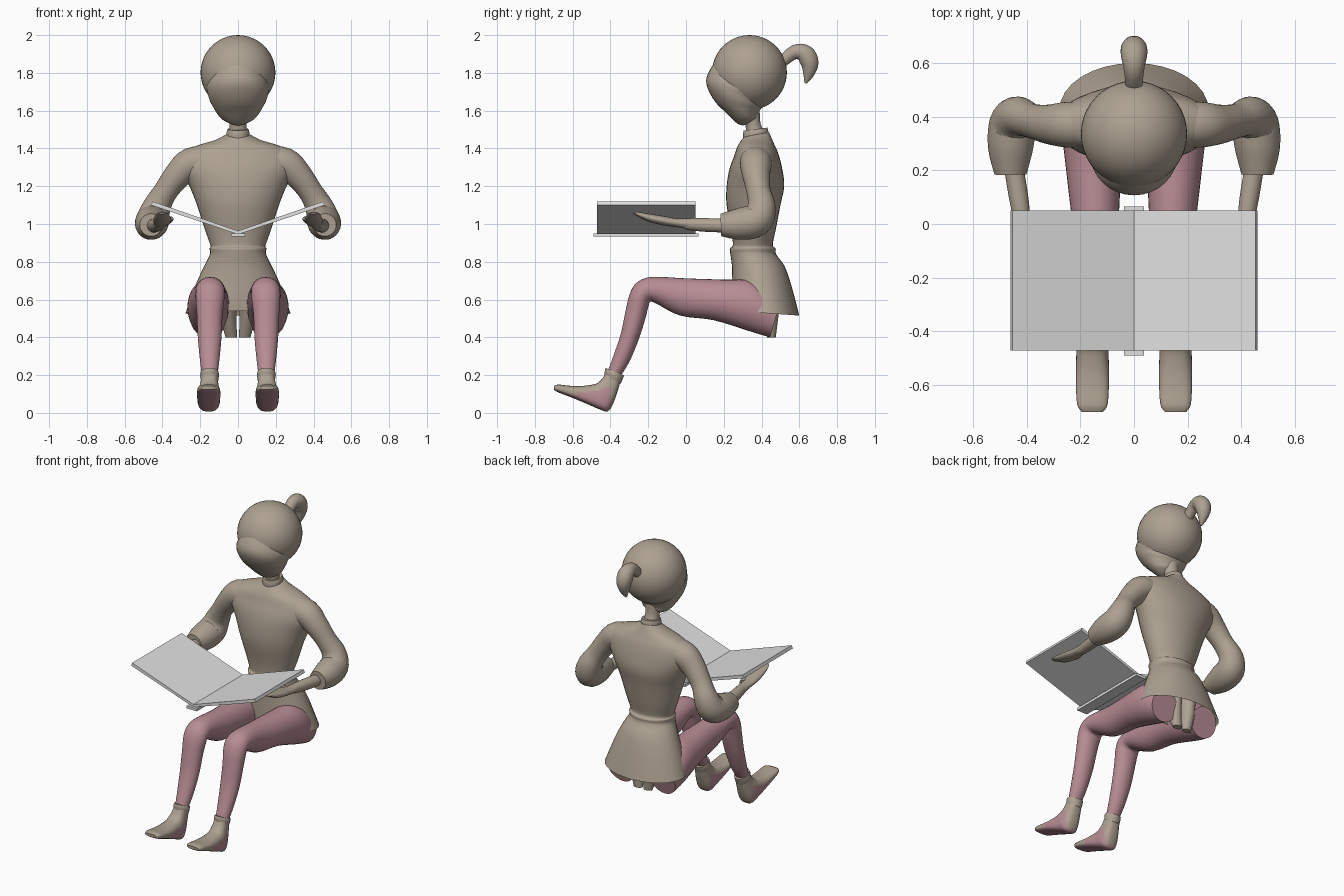
import bpy, bmesh, math
from mathutils import Vector


def material(name, rgb):
    m = bpy.data.materials.new(name)
    m.diffuse_color = (*rgb, 1)
    return m


TAN = material("warm taupe", (0.42, 0.357, 0.283))
PINK = material("dusty pink", (0.48, 0.265, 0.30))
PAGE = material("light grey", (0.75, 0.75, 0.75))
SIDES = 32


def finish(name, bm, mats, mirror=False, rule=None, smooth=True):
    bmesh.ops.recalc_face_normals(bm, faces=bm.faces)
    bm.normal_update()
    if rule:
        for f in bm.faces:
            f.material_index = rule(f)
    me = bpy.data.meshes.new(name)
    bm.to_mesh(me)
    bm.free()
    for m in mats:
        me.materials.append(m)
    ob = bpy.data.objects.new(name, me)
    bpy.context.collection.objects.link(ob)
    if smooth:
        me.shade_smooth()
        me.set_sharp_from_angle(angle=math.radians(50))
    if mirror:
        ob.modifiers.new("mirror", 'MIRROR').use_mirror_merge = False
    return ob


def spline(rows, steps=4):
    """Catmull-Rom interpolation of equally long number rows."""
    rows = [Vector(r) for r in rows]
    out = []
    for i in range(len(rows) - 1):
        a, b, c, d = (rows[max(0, min(len(rows) - 1, i + k))] for k in (-1, 0, 1, 2))
        for s in range(steps):
            t = s / steps
            out.append(0.5 * (2 * b + (c - a) * t + (2 * a - 5 * b + 4 * c - d) * t * t
                              + (3 * b - a - 3 * c + d) * t ** 3))
    return out + [rows[-1]]


def skin(name, rings, mats, power=1.0, open_end=False, **kw):
    """Skin elliptical rings given as centre and two half axes."""
    bm = bmesh.new()
    loops = []
    for c, u, v in rings:
        loop = []
        for k in range(SIDES):
            a = 2 * math.pi * k / SIDES
            p, q = (math.copysign(abs(w) ** power, w) for w in (math.cos(a), math.sin(a)))
            loop.append(bm.verts.new(c + u * p + v * q))
        loops.append(loop)
    for l0, l1 in zip(loops, loops[1:]):
        for k in range(SIDES):
            j = (k + 1) % SIDES
            bm.faces.new((l0[k], l0[j], l1[j], l1[k]))
    bm.faces.new(loops[0])
    if not open_end:
        bm.faces.new(loops[-1])
    return finish(name, bm, mats, **kw)


def loft(name, rows, mats, **kw):
    """Rows: front y, z, back y, z, half width, centre x."""
    rings = []
    for ya, za, yb, zb, hw, x in spline([tuple(r) + (0,) * (6 - len(r)) for r in rows]):
        a, b = Vector((x, ya, za)), Vector((x, yb, zb))
        rings.append(((a + b) / 2, (a - b) / 2, Vector((hw, 0, 0))))
    return skin(name, rings, mats, **kw)


def tube(name, rows, mats, **kw):
    """Round tube through x, y, z, radius."""
    pts = spline(rows)
    cs = [Vector(p[:3]) for p in pts]
    rings, u, old = [], None, None
    for i, c in enumerate(cs):
        t = (cs[min(i + 1, len(cs) - 1)] - cs[max(i - 1, 0)]).normalized()
        u = t.orthogonal().normalized() if u is None else old.rotation_difference(t) @ u
        old = t
        rings.append((c, u * pts[i][3], t.cross(u) * pts[i][3]))
    return skin(name, rings, mats, **kw)


# Head: round hair cap, egg-shaped face, ponytail, neck and collar
bm = bmesh.new()
bmesh.ops.create_uvsphere(bm, u_segments=40, v_segments=24, radius=0.198)
bmesh.ops.translate(bm, verts=bm.verts, vec=(0, 0.336, 1.802))
finish("hair", bm, [TAN])
loft("face", [(.16, 1.87, .45, 1.68, .14), (.118, 1.80, .44, 1.65, .165),
              (.107, 1.75, .41, 1.635, .16), (.125, 1.695, .40, 1.615, .15),
              (.16, 1.64, .39, 1.60, .132), (.205, 1.595, .38, 1.58, .113),
              (.245, 1.555, .375, 1.56, .088), (.275, 1.53, .36, 1.545, .055),
              (.30, 1.522, .35, 1.532, .02)], [TAN])
tube("ponytail", [(0, .51, 1.86, .03), (0, .575, 1.91, .038), (0, .63, 1.90, .049),
                  (0, .655, 1.85, .047), (0, .648, 1.79, .028), (0, .632, 1.745, .006)], [TAN])
loft("neck", [(.32, 1.45, .42, 1.48, .05), (.315, 1.52, .395, 1.53, .045),
              (.29, 1.58, .39, 1.60, .05)], [TAN])
loft("collar", [(.302, 1.455, .437, 1.475, .062), (.302, 1.478, .435, 1.495, .06),
                (.306, 1.495, .43, 1.51, .055)], [TAN])

# Shirt and flared skirt in one piece, open at the hem
loft("shirt_and_skirt", [(.31, 1.465, .44, 1.485, .06), (.29, 1.44, .455, 1.45, .12),
                         (.27, 1.405, .47, 1.415, .23), (.255, 1.36, .49, 1.37, .295),
                         (.23, 1.29, .51, 1.29, .30), (.215, 1.20, .52, 1.20, .257),
                         (.215, 1.10, .50, 1.10, .217), (.24, .97, .475, .97, .175),
                         (.248, .90, .46, .90, .15), (.245, .88, .463, .88, .145),
                         (.232, .87, .475, .87, .151), (.235, .84, .477, .84, .149),
                         (.243, .78, .52, .78, .178), (.245, .70, .55, .70, .215),
                         (.245, .62, .578, .60, .25), (.25, .54, .60, .515, .278)],
     [TAN], open_end=True)

# Sleeves, forearms and hands
tube("sleeve", [(.15, .37, 1.33, .085), (.25, .37, 1.318, .085), (.32, .372, 1.257, .073),
                (.385, .385, 1.17, .064), (.43, .40, 1.09, .075), (.452, .37, 1.02, .088),
                (.46, .28, 1.0, .084), (.46, .185, .995, .06)], [TAN], mirror=True)
tube("forearm", [(.455, .25, .99, .036), (.43, .10, .995, .036), (.415, 0, 1.0, .03)],
     [TAN], mirror=True)
loft("hand", [(.03, 1.03, .03, .97, .032, .418), (-.05, 1.03, -.05, .983, .036, .41),
              (-.12, 1.042, -.12, .993, .046, .402), (-.20, 1.055, -.20, 1.013, .042, .40),
              (-.26, 1.064, -.26, 1.043, .03, .40), (-.28, 1.062, -.28, 1.052, .014, .40)],
     [TAN], mirror=True)
tube("thumb", [(.385, -.05, 1.01, .02), (.36, -.11, 1.023, .016), (.35, -.16, 1.03, .008)],
     [TAN], mirror=True)

# Legs
loft("leg", [(.50, .59, .445, .40, .095, .155), (.36, .695, .36, .425, .11, .158),
             (.20, .705, .15, .49, .10, .15), (0, .712, -.03, .515, .085, .144),
             (-.18, .72, -.16, .58, .077, .147), (-.26, .69, -.19, .587, .077, .147),
             (-.298, .63, -.20, .56, .075, .148), (-.32, .54, -.215, .50, .068, .15),
             (-.345, .42, -.25, .39, .063, .15), (-.385, .30, -.30, .27, .052, .15),
             (-.415, .22, -.35, .19, .042, .15)], [PINK], mirror=True)
loft("under_skirt", [(.33, .64, .50, .64, .05, .052), (.37, .52, .49, .52, .045, .052),
                     (.43, .40, .475, .40, .03, .036)], [TAN], mirror=True)

# Socks and shoes: soles and lower heel sides of the shoes are pink
loft("sock", [(-.425, .238, -.328, .198, .046, .15), (-.43, .222, -.335, .18, .05, .15),
              (-.43, .195, -.345, .155, .046, .15)], [TAN], mirror=True)


def shoe_colour(f):
    c, n = f.calc_center_median(), f.normal
    side = abs(n.x) > .5 and n.z < .25 and -.58 < c.y < -.40 and c.z < .13
    return int(n.z < -.6 or side)


loft("shoe", [(-.425, .21, -.345, .175, .043, .15), (-.445, .18, -.36, .12, .048, .152),
              (-.46, .165, -.385, .05, .056, .154), (-.475, .155, -.415, .008, .06, .155),
              (-.505, .148, -.46, .02, .06, .155), (-.56, .142, -.53, .05, .062, .155),
              (-.62, .144, -.61, .083, .061, .155), (-.675, .15, -.675, .108, .056, .155),
              (-.70, .143, -.70, .123, .04, .155)], [TAN, PINK], power=.75, mirror=True,
     rule=shoe_colour)


# Open book: two tilted halves and a spine
def prism(name, profile, y0, y1, mats, **kw):
    bm = bmesh.new()
    ends = [[bm.verts.new((x, y, z)) for x, z in profile] for y in (y0, y1)]
    for e in ends:
        bm.faces.new(e)
    for k in range(len(profile)):
        j = (k + 1) % len(profile)
        bm.faces.new((ends[0][k], ends[0][j], ends[1][j], ends[1][k]))
    return finish(name, bm, mats, smooth=False, **kw)


prism("book_half", [(0, .945), (.46, 1.10), (.453, 1.12), (0, .963)], -.472, .05,
      [PAGE], mirror=True)
prism("book_spine", [(-.038, .934), (.038, .934), (.038, .951), (-.038, .951)], -.49, .066, [PAGE])
